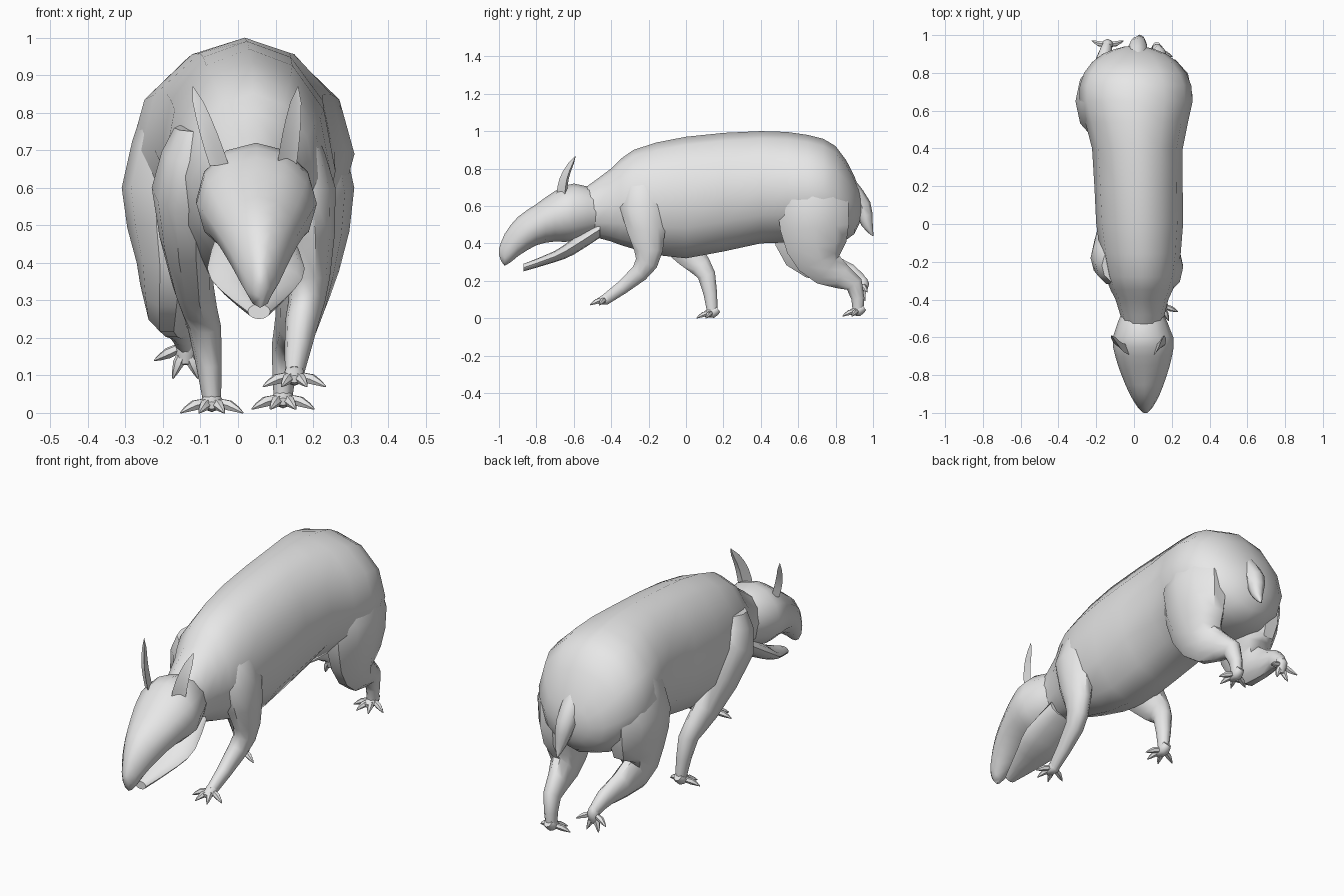
import bpy, bmesh
from math import sin, cos, pi, radians
from mathutils import Vector, Matrix

cube = bpy.data.objects.get("Cube")
if cube:
    bpy.data.objects.remove(cube, do_unlink=True)

grey = (.8, .8, .8, 1)
material = bpy.data.materials.new("plain_grey")
material.use_nodes = True
material.diffuse_color = grey
material.node_tree.nodes["Principled BSDF"].inputs["Base Color"].default_value = grey
parts = []


def skin(name, rings):
    """Bridge matching rings of points and cap both ends."""
    bm = bmesh.new()
    loops = [[bm.verts.new(point) for point in ring] for ring in rings]
    for first, second in zip(loops, loops[1:]):
        for i in range(len(first)):
            bm.faces.new((first[i - 1], first[i], second[i], second[i - 1]))
    bm.faces.new(loops[0])
    bm.faces.new(loops[-1])
    bmesh.ops.recalc_face_normals(bm, faces=bm.faces)
    mesh = bpy.data.meshes.new(name)
    bm.to_mesh(mesh)
    bm.free()
    mesh.materials.append(material)
    part = bpy.data.objects.new(name, mesh)
    bpy.context.collection.objects.link(part)
    parts.append(part)
    return part


def refine(sections):
    """Add a smoothly curved section halfway between each pair."""
    keys = [Vector(section) for section in sections]
    padded = [keys[0], *keys, keys[-1]]
    result = [keys[0]]
    for before, start, end, after in zip(padded, keys, keys[1:], padded[3:]):
        result += [(9 * (start + end) - before - after) / 16, end]
    return result


def ellipse(centre, across, upward, count):
    """Ring of points around a centre, with one point at the top."""
    angles = [2 * pi * i / count for i in range(count)]
    return [centre + across * cos(a) + upward * sin(a) for a in angles]


def trunk(name, sections):
    """Upright rings from (y, top, bottom, half width) along a slightly turned spine."""
    rings = []
    for y, top, bottom, width in refine(sections):
        centre = Vector((.03 - .03 * y, y, (top + bottom) / 2))
        rings.append(ellipse(centre, Vector((width, 0, 0)), Vector((0, 0, (top - bottom) / 2)), 12))
    skin(name, rings)


def limb(name, path, girths, count=10):
    """Tube along a path, with (half width, half depth) rings square to it."""
    sections = refine([point + girth for point, girth in zip(path, girths)])
    centres = [Vector(section[:3]) for section in sections]
    rings = []
    for i, section in enumerate(sections):
        along = centres[min(i + 1, len(centres) - 1)] - centres[max(i - 1, 0)]
        upward = Vector((0, -along.z, along.y)).normalized() * section[4]
        rings.append(ellipse(centres[i], Vector((section[3], 0, 0)), upward, count))
    return skin(name, rings)


def foot(name, ankle, pitch=0):
    """Pad with four fanned, clawed toes, pitched down from level."""
    place = Matrix.Translation(ankle) @ Matrix.Rotation(radians(pitch), 4, 'X')
    pad = limb(name + "_pad", [(0, .03, .02), (0, 0, 0), (0, -.05, -.01)],
               [(.02, .02), (.03, .03), (.02, .01)], 8)
    pad.matrix_world = place
    for label, angle in zip(("outer_right", "inner_right", "inner_left", "outer_left"), (-68, -22, 22, 68)):
        toe = limb(f"{name}_{label}_toe", [(0, 0, 0), (0, -.05, -.01), (0, -.09, -.03)],
                   [(.01, .01), (.015, .015), (.002, .002)], 6)
        toe.matrix_world = place @ Matrix.Rotation(radians(angle), 4, 'Z')


def ear(name, side, base, tip):
    """Folded leaf from base to tip, bowed forward."""
    fold = [Vector(corner) for corner in
            ((-.7, -.6 * side, 0), (.1 * side, .2, 0), (.7, .6 * side, 0), (-.3 * side, .9, 0))]
    rings = []
    for step in range(6):
        t = step / 5
        centre = Vector(base).lerp(Vector(tip), t) - Vector((0, .02 * sin(pi * t), 0))
        width = .001 + .036 * cos(pi * t / 2) ** .5 if step < 5 else .001
        rings.append([centre + corner * width for corner in fold])
    skin(name, rings)


# Body and neck
trunk("body", [(-.55, .69, .45, .1), (-.4, .8, .41, .14), (-.28, .9, .37, .19), (0, .97, .32, .23),
               (.4, 1, .4, .24), (.65, .98, .4, .3), (.8, .92, .4, .27), (.9, .76, .45, .17),
               (.94, .64, .55, .05)])

# Head with drooping snout, and the lower jaw
trunk("head", [(-.45, .68, .46, .1), (-.6, .72, .41, .16), (-.7, .68, .41, .15), (-.8, .61, .39, .12),
               (-.9, .54, .33, .08), (-.97, .45, .28, .04), (-1, .37, .34, .01)])
trunk("lower_jaw", [(-.46, .52, .43, .1), (-.6, .43, .34, .13), (-.7, .36, .3, .1), (-.87, .29, .25, .03)])
ear("right_ear", -1, (-.05, -.67, .66), (-.12, -.59, .87))
ear("left_ear", 1, (.13, -.67, .66), (.16, -.59, .87))

# Front legs: left swings forward, right pushes back
front_girths = [(.07, .09), (.09, .13), (.055, .08), (.045, .05), (.025, .03)]
limb("left_front_leg", [(.13, -.22, .76), (.17, -.23, .6), (.19, -.2, .36), (.17, -.25, .24),
                        (.15, -.43, .1)], front_girths)
limb("right_front_leg", [(-.1, -.22, .76), (-.14, -.18, .6), (-.12, .02, .34), (-.09, .11, .23),
                         (-.07, .14, .04)], front_girths)
foot("left_front_foot", (.15, -.43, .1))
foot("right_front_foot", (-.07, .14, .03))

# Hind legs: left stands, right trails with the sole lifted
hind_girths = [(.12, .14), (.13, .2), (.09, .17), (.06, .1), (.04, .05), (.025, .03)]
limb("left_hind_leg", [(.13, .66, .82), (.18, .68, .6), (.18, .7, .38), (.16, .76, .26),
                       (.13, .9, .18), (.12, .92, .04)], hind_girths)
limb("right_hind_leg", [(-.13, .64, .82), (-.18, .65, .6), (-.18, .64, .4), (-.19, .69, .3),
                        (-.16, .88, .24), (-.14, .95, .18)], hind_girths)
foot("left_hind_foot", (.12, .92, .04))
foot("right_hind_foot", (-.14, .95, .18), 75)

# Short tapering tail
limb("tail", [(.02, .87, .7), (.02, .94, .6), (.03, .97, .5), (.03, 1, .44)],
     [(.05, .05), (.05, .05), (.03, .03), (.003, .003)], 8)

# Smooth shading with crisp creases
bpy.ops.object.select_all(action='DESELECT')
for part in parts:
    part.select_set(True)
bpy.context.view_layer.objects.active = parts[0]
bpy.ops.object.shade_smooth_by_angle(angle=radians(45))
